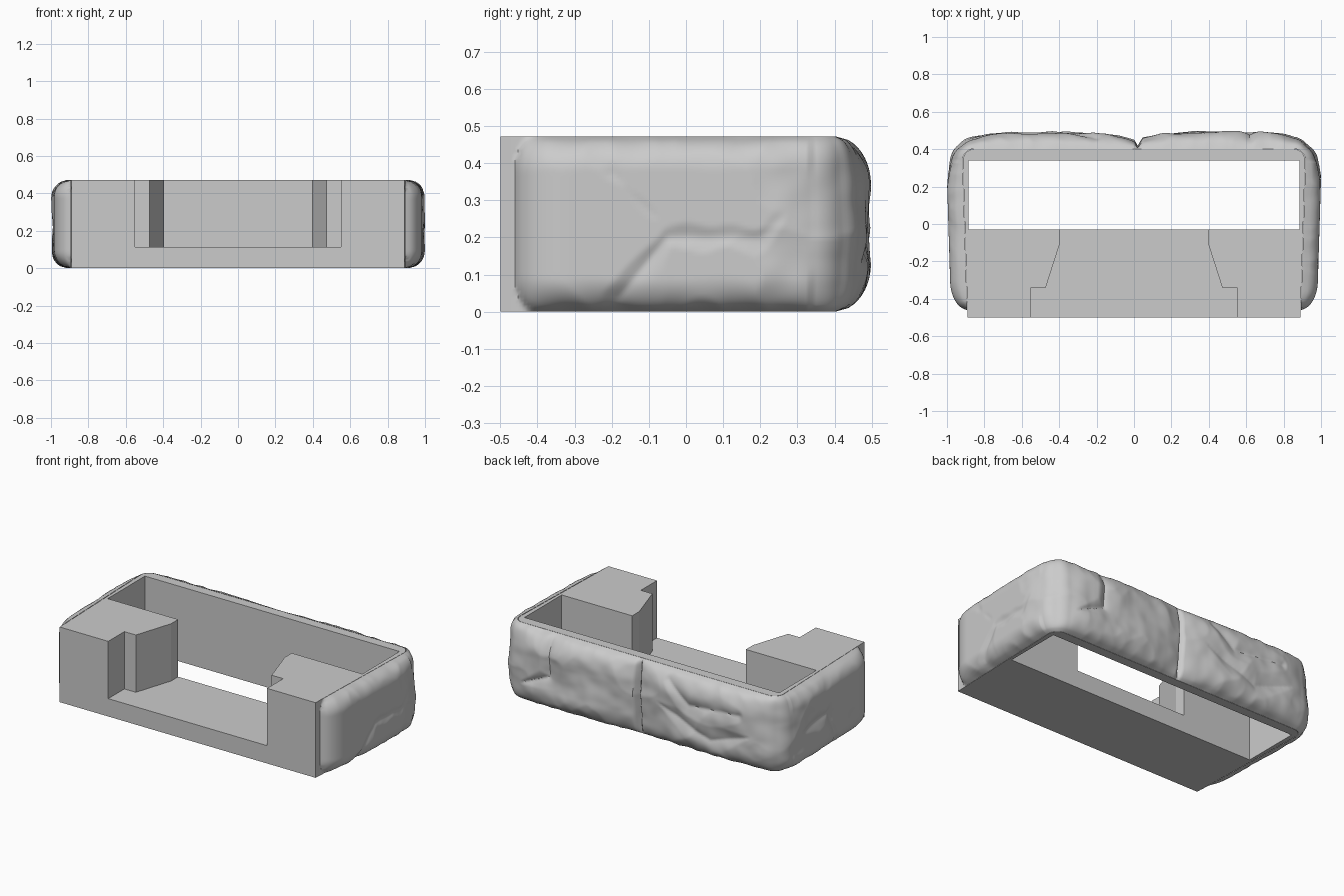
import bpy, bmesh, math
from mathutils import Vector, noise
from mathutils.geometry import intersect_point_line

if "Cube" in bpy.data.objects:
    bpy.data.objects.remove(bpy.data.objects["Cube"])

H = 0.472          # overall height
SILL = 0.112       # height of the front sill
GREY = (0.6, 0.6, 0.6, 1)

mat = bpy.data.materials.new("stone grey")
mat.use_nodes = True
mat.diffuse_color = GREY
bsdf = next(n for n in mat.node_tree.nodes if n.type == "BSDF_PRINCIPLED")
bsdf.inputs["Base Color"].default_value = GREY
bsdf.inputs["Roughness"].default_value = 0.8


def add_object(name, bm):
    mesh = bpy.data.meshes.new(name)
    bm.to_mesh(mesh)
    bm.free()
    mesh.materials.append(mat)
    obj = bpy.data.objects.new(name, mesh)
    bpy.context.collection.objects.link(obj)
    return obj


def prism(name, outline, z0, z1):
    """Extrude a plan outline between two heights."""
    bm = bmesh.new()
    face = bm.faces.new([bm.verts.new((x, y, z0)) for x, y in outline])
    top = bmesh.ops.extrude_face_region(bm, geom=[face])["geom"]
    verts = [v for v in top if isinstance(v, bmesh.types.BMVert)]
    bmesh.ops.translate(bm, vec=(0, 0, z1 - z0), verts=verts)
    bmesh.ops.recalc_face_normals(bm, faces=bm.faces)
    return add_object(name, bm)


def mirrored(half):
    return half + [(-x, y) for x, y in reversed(half)]


def activate(obj):
    bpy.ops.object.select_all(action="DESELECT")
    obj.select_set(True)
    bpy.context.view_layer.objects.active = obj


def cut(obj, cutter):
    cutter.hide_render = True
    mod = obj.modifiers.new("cut", "BOOLEAN")
    mod.operation, mod.solver, mod.object = "DIFFERENCE", "EXACT", cutter
    activate(obj)
    bpy.ops.object.modifier_apply(modifier=mod.name)
    bpy.data.objects.remove(cutter)


# Wall path: one side, a rounded rear corner, half the back; then mirrored
R = 0.06
CX, CY = 0.855, 0.34
FRONT = -0.47


def wall_path(n_line, n_arc):
    half = []
    for i in range(n_line):
        t = i / n_line
        half.append((Vector((0.89 + 0.025 * t, FRONT + (CY - FRONT) * t, 0)), Vector((1, 0, 0))))
    for i in range(n_arc):
        a = math.pi / 2 * i / n_arc
        n = Vector((math.cos(a), math.sin(a), 0))
        half.append((Vector((CX, CY, 0)) + R * n, n))
    for i in range(n_line):
        half.append((Vector((CX * (1 - i / n_line), CY + R, 0)), Vector((0, 1, 0))))
    flip = Vector((-1, 1, 1))
    other = [(p * flip, n * flip) for p, n in reversed(half)]
    return half + [(Vector((0, CY + R, 0)), Vector((0, 1, 0)))] + other


# Base block with the through pit and the stepped front channel
plan = [(0.89, -0.5)] + [(p.x, p.y) for p, n in wall_path(1, 6)] + [(-0.89, -0.5)]
base = prism("base_block", plan, 0, H)
cut(base, prism("pit_cutter", mirrored([(0.885, -0.03), (0.885, 0.34)]), -0.1, H + 0.1))
channel = [(0.552, -0.6), (0.552, -0.34), (0.472, -0.34), (0.395, -0.1), (0.395, 0.1)]
cut(base, prism("channel_cutter", mirrored(channel), SILL, H + 0.1))

# Clefts between the rough stones: polyline, depth, width
CLEFTS = [
    ([(0.02, 0.4, 0), (0.02, 0.4, H)], 0.09, 0.035),
    ([(0, 0.4, 0), (0, 0.4, H)], 0.055, 0.16),
    ([(0.9, 0.39, 0), (0.9, 0.39, H)], 0.055, 0.12),
    ([(-0.9, 0.39, 0), (-0.9, 0.39, H)], 0.05, 0.16),
    ([(0.9, 0.38, 0.36), (0.9, 0.2, 0.2), (0.9, -0.05, 0.2), (0.9, -0.18, 0.04)], 0.025, 0.06),
    ([(0.9, -0.2, 0.37), (0.9, -0.05, 0.22)], 0.015, 0.07),
    ([(-0.9, 0.33, 0.2), (-0.9, 0, 0.25), (-0.9, -0.1, 0.04)], 0.03, 0.05),
    ([(0.62, 0.4, 0.45), (0.62, 0.4, 0.22), (0.85, 0.4, 0.12)], 0.03, 0.04),
    ([(-0.2, 0.4, 0.42), (-0.35, 0.4, 0.3), (-0.7, 0.4, 0.33)], 0.03, 0.06),
    ([(-0.05, 0.4, 0.3), (-0.5, 0.4, 0.12), (-0.8, 0.4, 0.22)], 0.025, 0.06),
]
SEGMENTS = [(Vector(a), Vector(b), d, w)
            for line, d, w in CLEFTS for a, b in zip(line, line[1:])]


def rounded(t):
    """Quarter-round ramp from 0 to 1."""
    t = min(1, max(0, t))
    return math.sqrt(t * (2 - t))


def stone_depth(p):
    """How far the rough stone stands out from the wall at a point."""
    back = p.y > CY
    # ragged top and bottom edges, softer along the back
    gap = min(p.z, H - p.z) - 0.012 * abs(noise.noise(p * 8))
    edge = rounded(gap / (0.13 if back else 0.09))
    # rounded front end, its corners cut back
    start = FRONT + 0.012 + 0.05 * (1 - rounded(min(p.z, H - p.z) / 0.1))
    edge *= rounded((p.y - start) / 0.15)
    cleft = 0
    for a, b, d, w in SEGMENTS:
        f = intersect_point_line(p, a, b)[1]
        away = (p - a.lerp(b, min(1, max(0, f)))).length
        cleft = max(cleft, d * math.exp(-away / w))
    depth = 0.105 - cleft - 0.025 * abs(noise.noise(p * 3.5)) + 0.005 * noise.noise(p * 13)
    return max(0.002, min(0.098 if back else 0.088, depth) * edge)


# Rough stone cladding wrapped round the sides and back
ROWS = 48
bm = bmesh.new()
columns = []
for p, n in wall_path(90, 14):
    column = []
    for j in range(ROWS + 1):
        q = p + Vector((0, 0, H * j / ROWS))
        column.append(bm.verts.new(q + n * stone_depth(q)))
    columns.append(column)
for a, b in zip(columns, columns[1:]):
    for j in range(ROWS):
        bm.faces.new((a[j], b[j], b[j + 1], a[j + 1]))
stone = add_object("stone_cladding", bm)
activate(stone)
bpy.ops.object.shade_smooth_by_angle(angle=math.radians(40))
